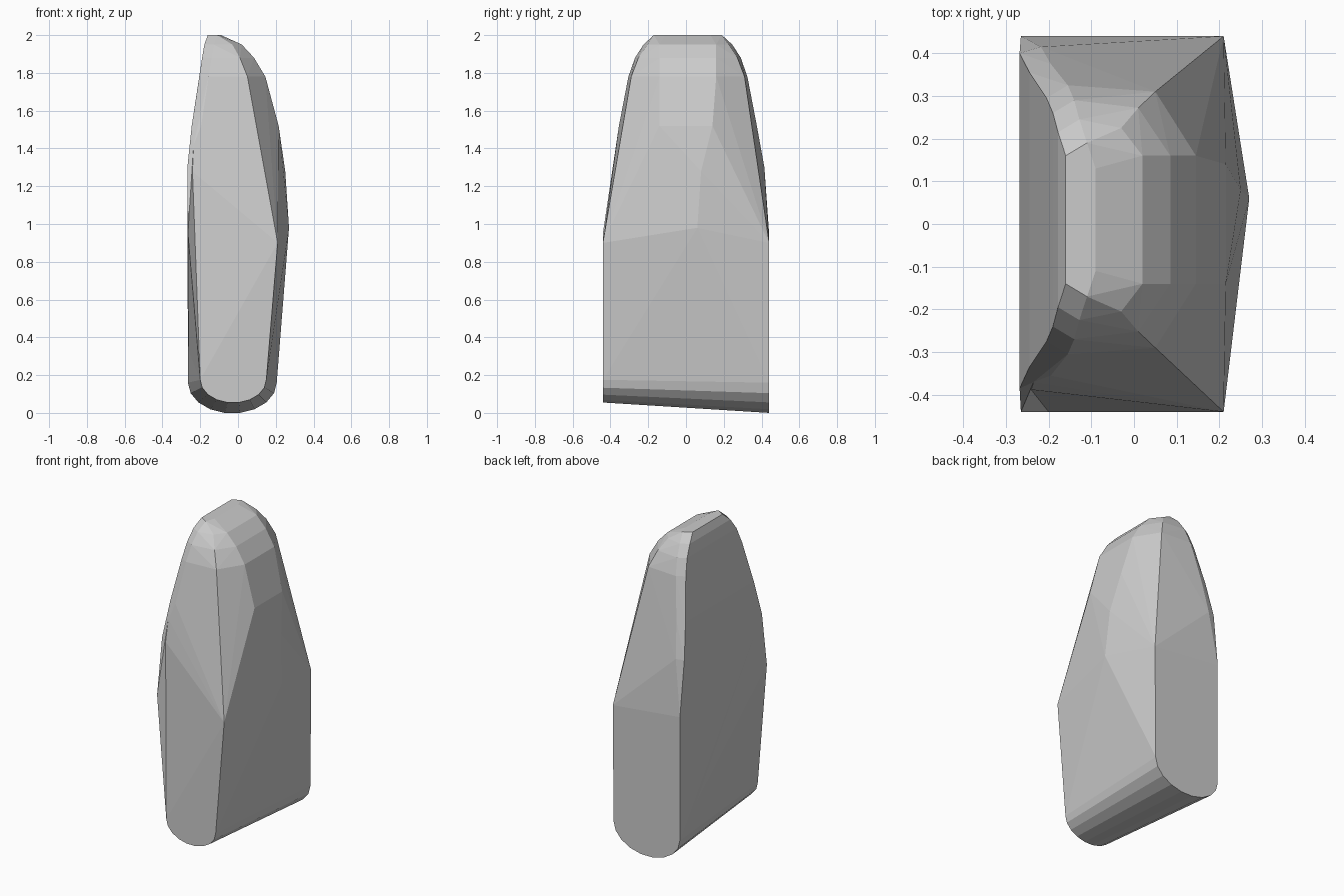
import bpy, bmesh, math

if "Cube" in bpy.data.objects:
    bpy.data.objects.remove(bpy.data.objects["Cube"])


# Wrap a set of points in one faceted skin
def hull_object(name, points):
    bm = bmesh.new()
    for p in points:
        bm.verts.new(p)
    bmesh.ops.convex_hull(bm, input=bm.verts)
    loose = [v for v in bm.verts if not v.link_faces]
    bmesh.ops.delete(bm, geom=loose, context='VERTS')
    bmesh.ops.dissolve_limit(bm, angle_limit=math.radians(1), verts=bm.verts, edges=bm.edges)
    bmesh.ops.recalc_face_normals(bm, faces=bm.faces)
    mesh = bpy.data.meshes.new(name)
    bm.to_mesh(mesh)
    bm.free()
    obj = bpy.data.objects.new(name, mesh)
    bpy.context.collection.objects.link(obj)
    return obj


# Rounded foot: half-oval profile, larger at the back than at the front
def foot_profile(y, cx, rx, z_top, depth, n=9):
    k = math.sin(math.pi * 4 / n)
    return [(cx - rx * math.cos(math.pi * i / n), y,
             z_top - depth * math.sin(math.pi * i / n) / k) for i in range(n + 1)]


points = foot_profile(-0.44, -0.025, 0.175, 0.175, 0.12)
points += foot_profile(0.44, -0.03, 0.235, 0.16, 0.16)

# Straight body corners and the ridge bulging on the right side
points += [(-0.265, 0.44, 0.95), (0.21, 0.44, 0.9), (0.21, -0.44, 0.9)]
points += [(0.27, 0.06, 0.98), (0.25, 0.08, 1.28)]

# Left rim of the tapering body
points += [(-0.268, -0.385, 1.30), (-0.235, -0.37, 1.42),
           (-0.268, 0.40, 1.30), (-0.218, 0.415, 1.30)]
for s in (-1, 1):
    points += [(-0.245, s * 0.345 + 0.01, 1.52), (-0.195, s * 0.365 + 0.01, 1.52)]
    points.append((0.215, s * 0.14, 1.52))

# Rounded crown rings: height, left x, left half width, middle x,
# middle half width, right x, right half width
crown = [
    (1.78, -0.205, 0.285, 0.05, 0.30, 0.145, 0.15),
    (1.88, -0.190, 0.250, 0.01, 0.262, 0.085, 0.15),
    (1.95, -0.178, 0.205, -0.03, 0.215, 0.02, 0.15),
    (2.00, -0.160, 0.150, -0.10, 0.15, -0.09, 0.12),
]
for z, xl, wl, xm, wm, xr, wr in crown:
    for s in (-1, 1):
        for x, w in ((xl, wl), (xl + 0.05, wl + 0.03), (xm, wm), (xr, wr)):
            points.append((x, s * w + 0.01, z))
body = hull_object("tapered_block", points)

# Thin raised lip along the front left edge, merged into the body
lip = hull_object("front_left_lip", [
    (-0.20, -0.44, 0.175), (-0.235, -0.37, 1.42), (-0.265, -0.44, 0.95),
    (-0.268, -0.385, 1.30), (-0.265, 0.43, 0.95), (-0.262, 0.43, 0.2), (-0.1, 0.0, 0.9)])
lip.hide_render = True
lip.hide_set(True)
union = body.modifiers.new("merge_lip", 'BOOLEAN')
union.operation = 'UNION'
union.object = lip
